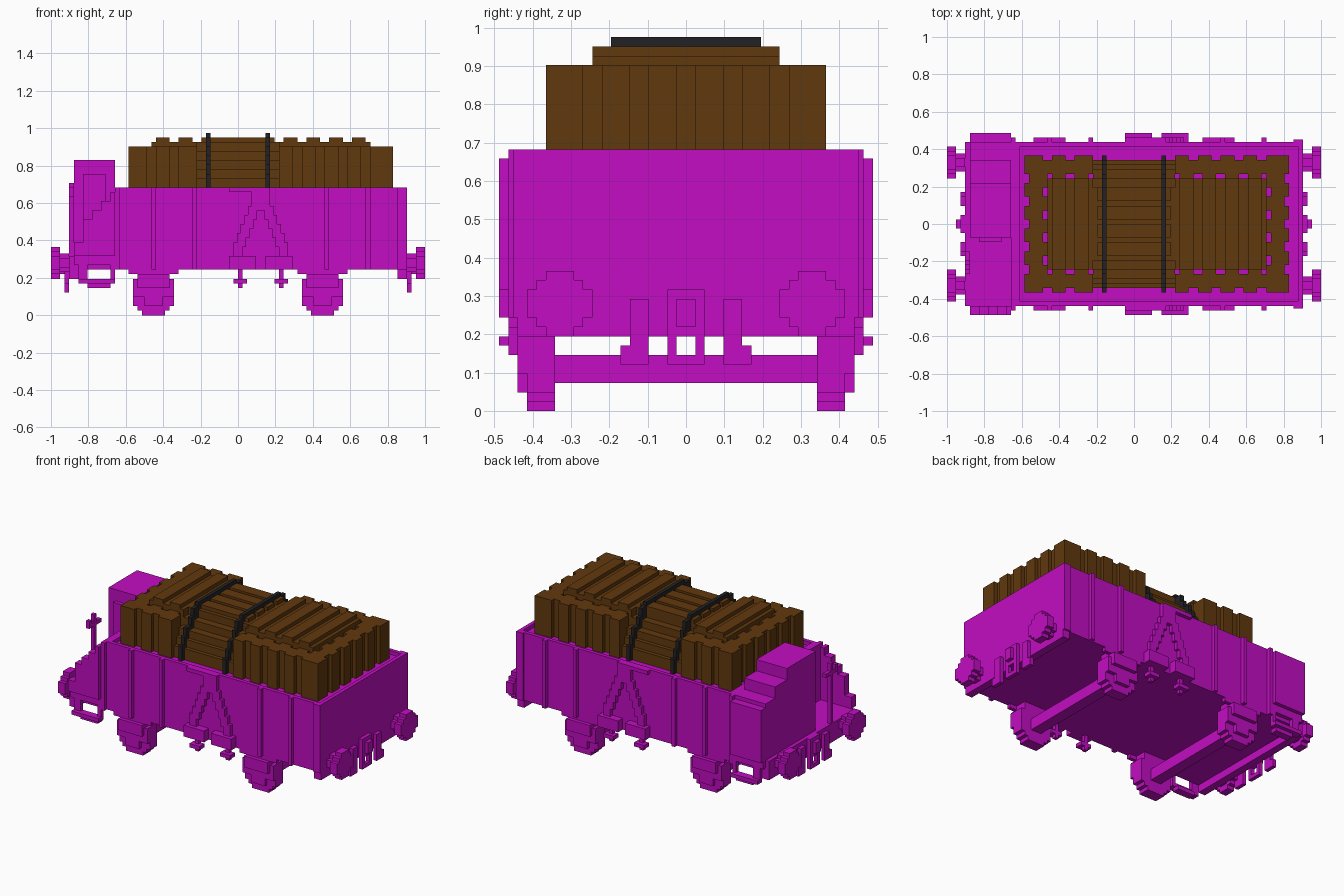
import bpy, bmesh
from mathutils import Matrix, Vector

cube = bpy.data.objects.get("Cube")
if cube:
    bpy.data.objects.remove(cube, do_unlink=True)

UNIT = 2 / 82  # edge of one block


def material(name, colour):
    mat = bpy.data.materials.new(name)
    mat.use_nodes = True
    mat.diffuse_color = (*colour, 1)
    mat.node_tree.nodes["Principled BSDF"].inputs["Base Color"].default_value = (*colour, 1)
    return mat


PAINT = material("magenta paint", (.54, .004, .54))
WOOD = material("brown wood", (.12, .04, .004))
IRON = material("black iron", (.016, .016, .018))


def part(name, mat, boxes, mirror_x=False, mirror_y=False):
    """One object from boxes given as x, y, z ranges in block units."""
    bm = bmesh.new()
    for sx in ((1, -1) if mirror_x else (1,)):
        for sy in ((1, -1) if mirror_y else (1,)):
            for xs, ys, zs in boxes:
                centre = Vector((sx * sum(xs), sy * sum(ys), sum(zs))) * UNIT / 2
                size = [abs(r[1] - r[0]) * UNIT for r in (xs, ys, zs)]
                place = Matrix.Translation(centre) @ Matrix.Diagonal((*size, 1))
                bmesh.ops.create_cube(bm, size=1, matrix=place)
    mesh = bpy.data.meshes.new(name)
    bm.to_mesh(mesh)
    bm.free()
    mesh.materials.append(mat)
    obj = bpy.data.objects.new(name, mesh)
    bpy.context.collection.objects.link(obj)
    return obj


def disc(xs, y, z, steps):
    """Stepped round plate facing along x."""
    return [(xs, (y - a, y + a), (z - b, z + b)) for a, b in steps]


# Wagon body: solid floor with a raised rim
part("body", PAINT, [((-27, 37), (-18, 18), (10, 27))])
part("rim_sides", PAINT, [((-27, 37), (17, 18), (27, 28))], mirror_y=True)
part("rim_ends", PAINT, [(xs, (-18, 18), (27, 28)) for xs in ((-27, -25), (36, 37))])
part("side_ribs", PAINT,
     [((x, x + 1), (18, 19), (10, 28)) for x in (-27, -19, -10, 19, 28)], mirror_y=True)
part("corner_plates", PAINT, [((35, 37), (18, 18.5), (10, 28))], mirror_y=True)

# Stepped A-shaped brace on each side
brace = [((-2, 4), (18, 20), (10, 13)), ((6, 12), (18, 20), (10, 13)),
         ((-2, 7), (18, 19), (27, 28)), ((3, 7), (18, 19), (24, 27))]
for i in range(6):
    height = (13 + 2 * i, 16 + 2 * i)
    brace.append(((-1 + i * .8, 1 + i * .8), (18, 19), height))
    brace.append(((9 - i * .8, 11 - i * .8), (18, 19), height))
part("side_brace", PAINT, brace, mirror_y=True)

# Brackets hanging below the brace
part("under_brackets", PAINT,
     [b for x in (0, 9) for b in (((x, x + 1), (17, 18), (6, 10)),
                                  ((x - 1, x + 2), (17, 19), (7, 8)))], mirror_y=True)

# End platform, beams and steps
part("platform", PAINT, [((-37, -27), (-18, 18), (10, 13)),
                         ((-36, -27), (-19, 19), (11, 13))])
part("end_beam", PAINT, [((35, 37), (-18, 18), (8, 10))], mirror_x=True)
part("footboard", PAINT, [((-35, -27), (18, 20), (7, 8)), ((-33, -28), (17, 19), (6, 7)),
                          ((-35, -33), (18, 19), (7, 11)), ((-28, -27), (18, 19), (7, 11))],
     mirror_y=True)

# Brake cabin with stepped roof
CAB = (-36, -27)
part("cabin", PAINT, [(CAB, (-3, 9), (13, 34)), (CAB, (9, 14), (13, 31)),
                      (CAB, (14, 18), (13, 28)), (CAB, (18, 20), (13, 27)),
                      ((-34, -29), (-4, -3), (13, 31))])

# Open platform: stepped side plate, brake post with handle
part("side_plate", PAINT, [((-36 + 2 * i, -27), (-20, -18), (13, top))
                           for i, top in enumerate((16, 21, 23, 25, 27))])
part("brake_post", PAINT, [((-37, -36), (-9, -8), (13, 29)),
                           ((-37, -36), (-11, -6), (26, 27)),
                           ((-37, -36), (-11, -10), (27, 28))])

# Buffers and couplings at both ends
part("buffers", PAINT,
     disc((39, 41), 13.5, 11.5, ((3.5, 1.5), (2.5, 2.5), (1.5, 3.5)))
     + disc((37, 39), 13.5, 11.5, ((2, 1), (1, 2))), mirror_x=True, mirror_y=True)
part("hoses", PAINT, [((37, 38), (4, 6), (5, 12)), ((37, 38), (6, 7), (5, 7))],
     mirror_x=True, mirror_y=True)
part("coupling_frame", PAINT, [((37, 38), (1, 2), (5, 13))], mirror_x=True, mirror_y=True)
part("coupling_bars", PAINT,
     [((37, 38), (-1, 1), zs) for zs in ((5, 6), (8, 9), (12, 13))]
     + [((37, 39), (-1, 1), (9, 12))], mirror_x=True)


# Wheels, axle boxes and axles
def about(x, half):
    return (x - half, x + half)


WHEEL = 18.5
part("wheels", PAINT, [(about(WHEEL, half), (14, 17), zs) for half, zs in
                       ((2.5, (0, 10)), (3.5, (1, 10)), (4.5, (2, 8)))],
     mirror_x=True, mirror_y=True)
part("axle_boxes", PAINT, [(about(WHEEL, 4.5), (16, 18), (4, 8)),
                           (about(WHEEL, 2), (17, 18), (2, 8)),
                           (about(WHEEL, 3.5), (17, 19), (6, 9)),
                           (about(WHEEL, 5.5), (17, 18), (9, 10))],
     mirror_x=True, mirror_y=True)
part("axles", PAINT, [(about(WHEEL, 1.5), (-14, 14), (3, 6))], mirror_x=True)

# Crates: plank ring with toothed outer face around a slatted block
BASE, TOP = 27, 37


def spans(start, end, gaps):
    """Plank ranges left over between gaps two blocks wide."""
    edges = [start] + [e for g in gaps for e in (g, g + 2)] + [end]
    return list(zip(edges[::2], edges[1::2]))


def crate(name, inner, outer, gaps, slats):
    side = 1 if outer > 0 else -1
    height = (BASE, TOP)
    lo, hi = min(inner, outer), max(inner, outer)
    end = outer - 5 * side
    planks = [((inner, outer - side), (11, 14), height)]
    planks += [(xs, (14, 15), height) for xs in spans(lo, hi, gaps)]
    planks += [((s, s + 3), (10, 11), height) for s in slats]
    part(name + "_long_planks", WOOD, planks, mirror_y=True)
    ends = [((outer - 4 * side, outer - side), (-14, 14), height)]
    teeth = spans(-15, 15, range(-11, 10, 5))
    ends += [((outer - side, outer), ys, height) for ys in teeth]
    ends += [((end, end + side), ys, height) for ys in spans(-11, 11, range(-9, 8, 5))]
    part(name + "_end_planks", WOOD, ends)
    part(name + "_lid", WOOD, [((inner, end), (-10, 10), (BASE, 38))]
         + [((s, s + 3), (-10, 10), (38, 39)) for s in slats])


crate("left_crate", 9, 34, (12, 17, 22, 27), (10, 15, 20, 25))
crate("right_crate", -9, -24, (-20, -15), (-18, -13))

# Barrel of staves between the crates, wrapped by two bands
PROFILE = ((14, 30), (13, 32), (12, 34), (10, 36), (8, 38))
part("barrel", WOOD, [((-9, 9), (-y, y), (BASE, z)) for y, z in PROFILE])
part("barrel_staves", WOOD, [((-8, 8), (y, y + 3), (38, 39)) for y in (-7, -3, 1, 5)]
     + [((-8, 8), (-1, 0), (38, 38.5))])
for name, x in (("right_band", -7), ("left_band", 6)):
    part(name, IRON, [((x, x + 1), (-y, y), (BASE, z + 2))
                      for y, z in ((15, 29), (14, 31), (13, 33), (11, 35), (10, 37), (8, 38))])
